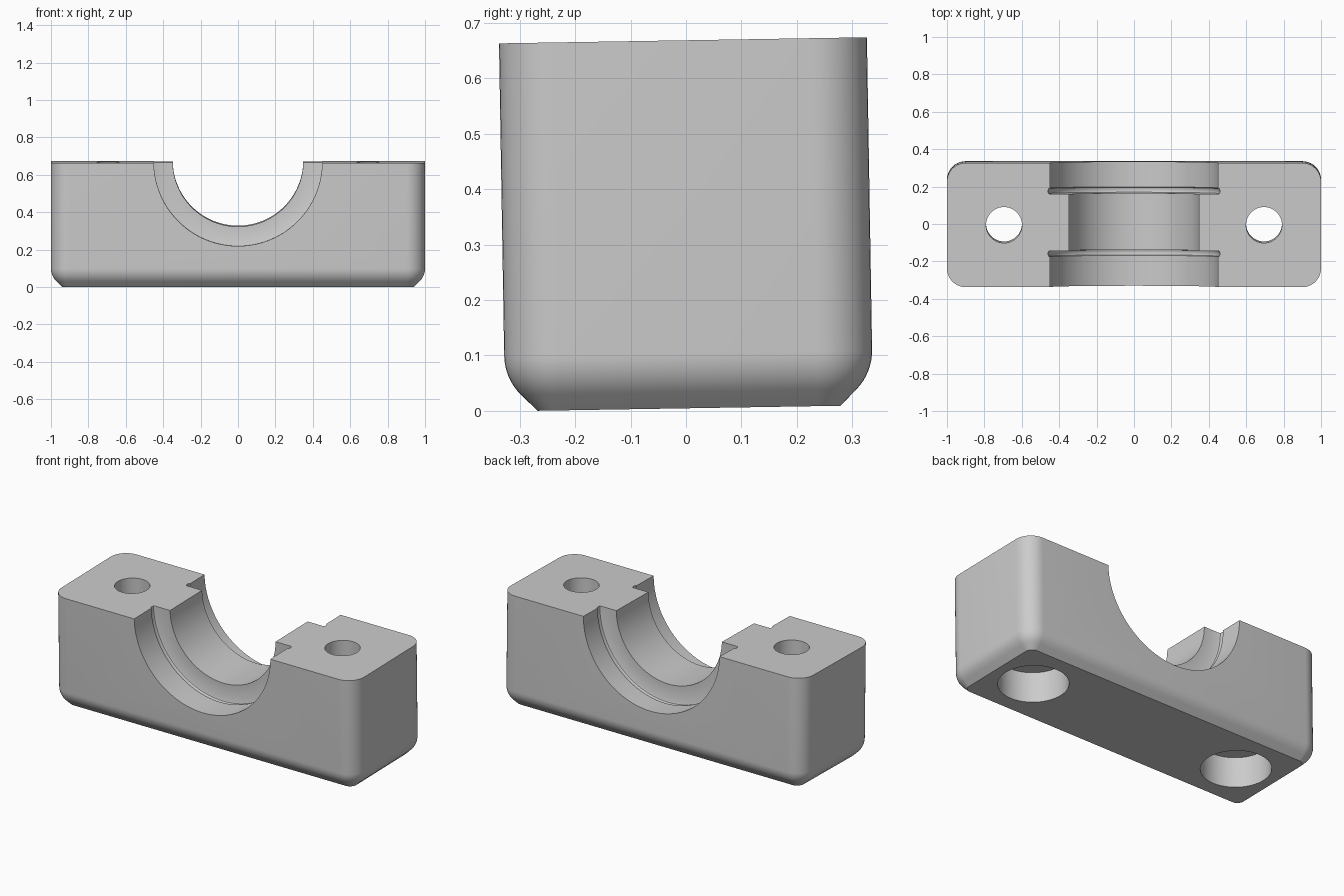
import bpy
import bmesh
import math

if "Cube" in bpy.data.objects:
    bpy.data.objects.remove(bpy.data.objects["Cube"], do_unlink=True)

LENGTH, DEPTH, HEIGHT = 2.0, 0.664, 0.664
CORNER = 0.1
TILT = math.radians(0.95)

grey = bpy.data.materials.new("plain grey")
grey.use_nodes = True
colour = (0.6, 0.6, 0.6, 1)
grey.diffuse_color = colour
grey.node_tree.nodes["Principled BSDF"].inputs["Base Color"].default_value = colour


def loft(name, rings):
    """Skin equal closed rings into a capped solid."""
    bm = bmesh.new()
    rows = [[bm.verts.new(p) for p in ring] for ring in rings]
    n = len(rows[0])
    for a, b in zip(rows, rows[1:]):
        for i in range(n):
            j = (i + 1) % n
            bm.faces.new((a[i], a[j], b[j], b[i]))
    bm.faces.new(rows[0])
    bm.faces.new(rows[-1])
    bmesh.ops.recalc_face_normals(bm, faces=bm.faces)
    mesh = bpy.data.meshes.new(name)
    bm.to_mesh(mesh)
    bm.free()
    mesh.materials.append(grey)
    obj = bpy.data.objects.new(name, mesh)
    bpy.context.collection.objects.link(obj)
    return obj


def rounded_rect(inset, z, steps=10):
    r = CORNER - inset
    cx, cy = LENGTH / 2 - CORNER, DEPTH / 2 - CORNER
    ring = []
    for k, (sx, sy) in enumerate([(1, 1), (-1, 1), (-1, -1), (1, -1)]):
        for i in range(steps + 1):
            a = math.pi / 2 * (k + i / steps)
            ring.append((sx * cx + r * math.cos(a), sy * cy + r * math.sin(a), z))
    return ring


def lathe(name, profile, axis, centre, sides):
    """Turn (position, radius) pairs about the y or z axis."""
    x, y, z = centre
    rings = []
    for h, r in profile:
        ring = []
        for i in range(sides):
            a = 2 * math.pi * i / sides
            u, v = r * math.cos(a), r * math.sin(a)
            ring.append((x + u, y + h, z + v) if axis == "y" else (x + u, y + v, z + h))
        rings.append(ring)
    return loft(name, rings)


# Block: straight sides, with a fillet running into a chamfer at the base
rings = [rounded_rect(0, HEIGHT)]
for i in range(9):
    a = math.pi / 4 * i / 8
    rings.append(rounded_rect(CORNER * (1 - math.cos(a)), CORNER * (1 - math.sin(a))))
rings.append(rounded_rect(CORNER * (2 - math.sqrt(2)), 0))
block = loft("bearing_block", rings)

# Stepped half bore with a relief groove on each side of the narrow land
groove = [(0.032, 0.45), (0.029, 0.456), (0.022, 0.459), (0.010, 0.459),
          (0.003, 0.456), (0, 0.45)]
front, back = -0.138, 0.165
profile = [(-0.5, 0.45)]
profile += [(front - d, r) for d, r in groove]
profile += [(front, 0.349), (back, 0.349)]
profile += [(back + d, r) for d, r in reversed(groove)]
profile += [(0.5, 0.45)]
cutters = [lathe("bore_cutter", profile, "y", (0, 0, HEIGHT + 0.006), 128)]

# Bolt holes, counterbored from below
for side, x in (("left", 0.695), ("right", -0.695)):
    steps = [(-0.1, 0.188), (0.18, 0.188), (0.18, 0.096), (0.8, 0.096)]
    cutters.append(lathe(side + "_bolt_cutter", steps, "z", (x, 0, 0), 64))

for cutter in cutters:
    cutter.hide_render = True
    mod = block.modifiers.new(cutter.name, "BOOLEAN")
    mod.operation = "DIFFERENCE"
    mod.solver = "EXACT"
    mod.object = cutter

# Bake the cuts and drop the cutters
graph = bpy.context.evaluated_depsgraph_get()
cut_mesh = bpy.data.meshes.new_from_object(block.evaluated_get(graph))
block.modifiers.clear()
block.data = cut_mesh
for cutter in cutters:
    bpy.data.objects.remove(cutter, do_unlink=True)

# Slight lean and resting position
block.rotation_euler.x = TILT
block.location = (0, 0.0055, 0.0045)

bpy.ops.object.select_all(action="DESELECT")
block.select_set(True)
bpy.context.view_layer.objects.active = block
bpy.ops.object.shade_smooth_by_angle(angle=math.radians(30))
